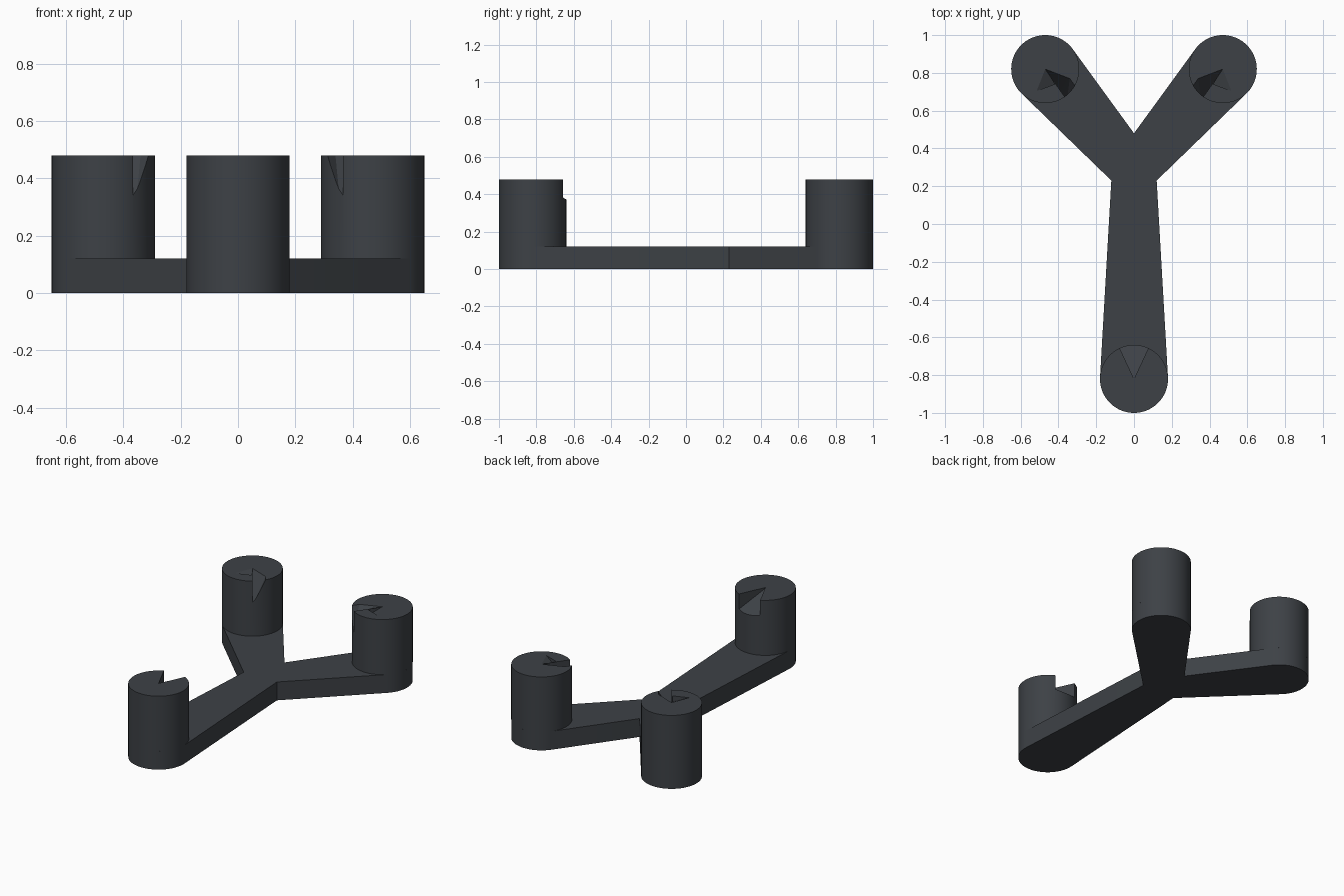
import bpy, bmesh, math
from mathutils import Vector

if "Cube" in bpy.data.objects:
    bpy.data.objects.remove(bpy.data.objects["Cube"])

R, BASE_H, POST_H = 0.18, 0.12, 0.48
POSTS = {"front": Vector((0, -0.82)), "right": Vector((0.47, 0.82)), "left": Vector((-0.47, 0.82))}
JOINTS = [Vector((-0.12, 0.23)), Vector((0.12, 0.23)), Vector((0, 0.48))]

mat = bpy.data.materials.new("charcoal grey")
mat.diffuse_color = (0.047, 0.053, 0.061, 1)
mat.use_nodes = True
mat.node_tree.nodes["Principled BSDF"].inputs["Base Color"].default_value = mat.diffuse_color


def add_object(name, bm):
    bmesh.ops.recalc_face_normals(bm, faces=bm.faces)
    me = bpy.data.meshes.new(name)
    bm.to_mesh(me)
    bm.free()
    me.materials.append(mat)
    ob = bpy.data.objects.new(name, me)
    bpy.context.collection.objects.link(ob)
    return ob


def prism(name, outline, z0, z1):
    bm = bmesh.new()
    face = bm.faces.new([bm.verts.new((x, y, z0)) for x, y in outline])
    top = bmesh.ops.extrude_face_region(bm, geom=[face], use_keep_orig=True)["geom"]
    bmesh.ops.translate(bm, vec=(0, 0, z1 - z0), verts=[v for v in top if isinstance(v, bmesh.types.BMVert)])
    return add_object(name, bm)


def hull(name, points, centre, side=1):
    bm = bmesh.new()
    for x, y, z in points:
        bm.verts.new((centre.x + side * x, centre.y + y, z))
    res = bmesh.ops.convex_hull(bm, input=bm.verts)
    bmesh.ops.delete(bm, geom=list({v for v in res["geom_interior"] if isinstance(v, bmesh.types.BMVert)}), context="VERTS")
    ob = add_object(name, bm)
    ob.hide_render = True
    ob.hide_viewport = True
    return ob


def circle_point(c, a):
    return c + R * Vector((math.cos(a), math.sin(a)))


def smooth(ob):
    bpy.ops.object.select_all(action="DESELECT")
    ob.select_set(True)
    bpy.context.view_layer.objects.active = ob
    bpy.ops.object.shade_smooth_by_angle(angle=math.radians(25))


# Y-shaped base: tapered arms tangent to each rounded end
outline = []
for i, c in enumerate(POSTS.values()):
    p, q = JOINTS[i] - c, JOINTS[(i + 1) % 3] - c
    start = math.atan2(p.y, p.x) + math.acos(R / p.length)
    end = math.atan2(q.y, q.x) - math.acos(R / q.length)
    sweep = (end - start) % (2 * math.pi)
    outline.append(JOINTS[i])
    outline += [circle_point(c, start + sweep * k / 36) for k in range(37)]
smooth(prism("base", outline, 0, BASE_H))

# Notch shapes, relative to the post centre
T = POST_H
front_notch = [(0, 0, T + 0.03), (0, 0, T - 0.005)]
for s in (-1, 1):
    front_notch += [(s * 0.098, 0.21, T + 0.03), (s * 0.098, 0.21, 0.355)]
side_notch = []
for x, y in ((0, 0), (0.13, -0.05), (0.17, -0.105), (0.115, -0.164)):
    side_notch += [(x, y, T), (x, y, T + 0.03)]
side_notch.append((0.115, -0.164, 0.325))
side_facet = []
for x, y in ((0, 0), (-0.045, -0.115), (0.05, -0.08)):
    side_facet += [(x, y, T), (x, y, T + 0.03)]
side_facet.append((0.05, -0.08, T - 0.04))

# Posts with their notches cut out
for name, c in POSTS.items():
    post = prism(name + "_post", [circle_point(c, 2 * math.pi * k / 72) for k in range(72)], BASE_H, POST_H)
    shapes = [front_notch] if name == "front" else [side_notch, side_facet]
    for shape in shapes:
        cutter = hull(name + "_notch_cutter", shape, c, -1 if name == "right" else 1)
        mod = post.modifiers.new("notch", "BOOLEAN")
        mod.operation, mod.solver, mod.object = "DIFFERENCE", "EXACT", cutter
        bpy.context.view_layer.objects.active = post
        bpy.ops.object.modifier_apply(modifier=mod.name)
        bpy.data.objects.remove(cutter)
    smooth(post)
